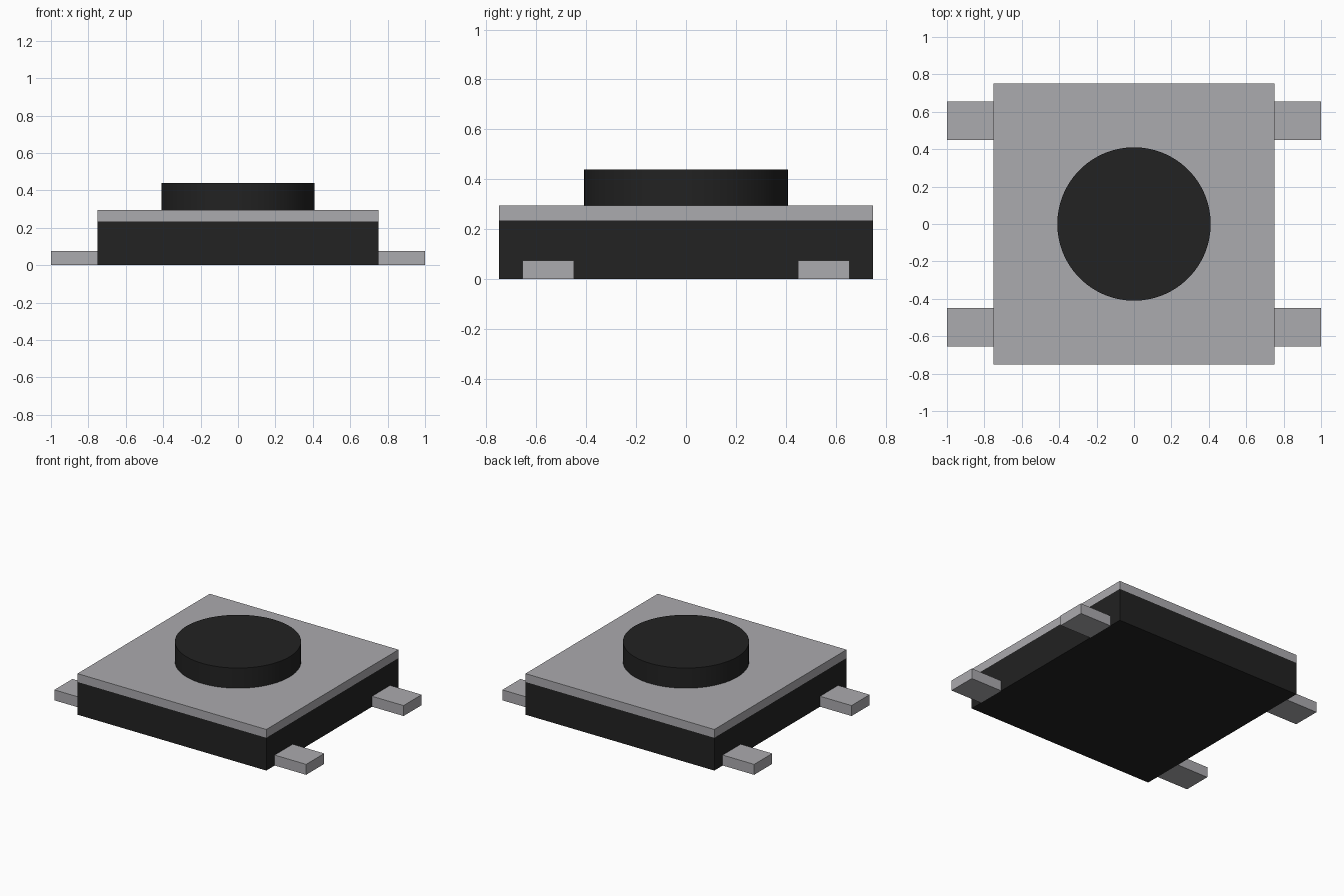
import bpy
import math

cube = bpy.data.objects.get("Cube")
if cube:
    bpy.data.objects.remove(cube, do_unlink=True)


def make_material(name, color):
    mat = bpy.data.materials.new(name)
    mat.use_nodes = True
    mat.diffuse_color = color
    mat.node_tree.nodes["Principled BSDF"].inputs["Base Color"].default_value = color
    return mat


black = make_material("black plastic", (0.016, 0.016, 0.016, 1))
metal = make_material("grey metal", (0.41, 0.405, 0.425, 1))


def box(name, low, high, mat):
    center = [(a + b) / 2 for a, b in zip(low, high)]
    bpy.ops.mesh.primitive_cube_add(size=1, location=center)
    obj = bpy.context.object
    obj.name = name
    obj.scale = [b - a for a, b in zip(low, high)]
    bpy.ops.object.transform_apply(location=False, rotation=False, scale=True)
    obj.data.materials.append(mat)
    return obj


HALF = 0.75
BODY_TOP, PLATE_TOP, BUTTON_TOP = 0.235, 0.295, 0.44

# Housing and metal cover
box("housing", (-HALF, -HALF, 0), (HALF, HALF, BODY_TOP), black)
box("cover_plate", (-HALF, -HALF, BODY_TOP), (HALF, HALF, PLATE_TOP), metal)

# Round push button
bpy.ops.mesh.primitive_cylinder_add(
    vertices=96, radius=0.41, depth=BUTTON_TOP - PLATE_TOP,
    location=(0, 0, (BUTTON_TOP + PLATE_TOP) / 2))
button = bpy.context.object
button.name = "push_button"
button.data.materials.append(black)
bpy.ops.object.shade_smooth_by_angle(angle=math.radians(30))

# Four contact legs, two on each side
for side, x in (("left", HALF), ("right", -1)):
    for end, y in (("front", -0.655), ("back", 0.45)):
        box(f"{end}_{side}_leg", (x, y, 0), (x + 0.25, y + 0.205, 0.075), metal)
